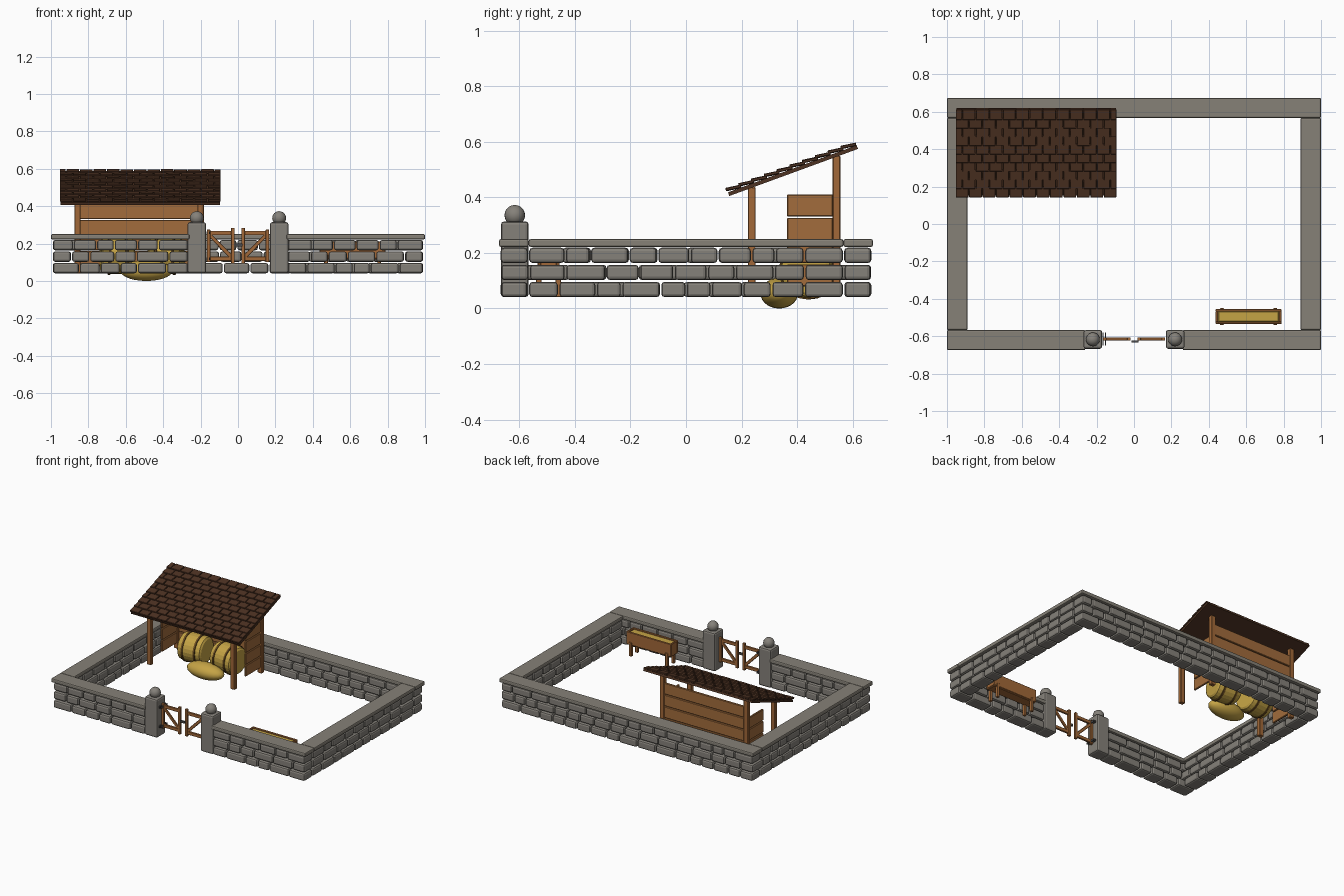
import bpy, bmesh, math, random
from mathutils import Matrix, Vector

if "Cube" in bpy.data.objects:
    bpy.data.objects.remove(bpy.data.objects["Cube"])

random.seed(4)

def material(name, rgb):
    m = bpy.data.materials.new(name)
    m.diffuse_color = (*rgb, 1)
    m.use_nodes = True
    m.node_tree.nodes["Principled BSDF"].inputs["Base Color"].default_value = m.diffuse_color
    return m

STONE = material("grey stone", (0.235, 0.22, 0.195))
COPING = material("coping stone", (0.24, 0.22, 0.185))
WOOD = material("orange wood", (0.36, 0.14, 0.04))
PLANK = material("plank wood", (0.36, 0.15, 0.045))
SHINGLE = material("dark shingle", (0.075, 0.032, 0.016))
HAY = material("yellow hay", (0.56, 0.37, 0.06))
ROPE = material("brown rope", (0.15, 0.075, 0.015))
IRON = material("dark iron", (0.07, 0.07, 0.07))

def finish(name, bm, mat, bevel=0, segments=1):
    bmesh.ops.recalc_face_normals(bm, faces=bm.faces[:])
    me = bpy.data.meshes.new(name)
    bm.to_mesh(me)
    bm.free()
    me.materials.append(mat)
    ob = bpy.data.objects.new(name, me)
    bpy.context.collection.objects.link(ob)
    if bevel:
        b = ob.modifiers.new("bevel", 'BEVEL')
        b.width, b.segments = bevel, segments
        b.limit_method = 'ANGLE'
    return ob

def boxes(name, items, mat, bevel=0, segments=1):
    """items: (x0, x1, y0, y1, z0, z1) or a ready 4x4 matrix for a unit cube"""
    bm = bmesh.new()
    for it in items:
        if not isinstance(it, Matrix):
            x0, x1, y0, y1, z0, z1 = it
            it = Matrix.Translation(((x0 + x1) / 2, (y0 + y1) / 2, (z0 + z1) / 2)) \
                @ Matrix.Diagonal((x1 - x0, y1 - y0, z1 - z0, 1))
        bmesh.ops.create_cube(bm, size=1, matrix=it)
    return finish(name, bm, mat, bevel, segments)

def ellipsoid(name, center, radii, mat, u=24, v=14):
    bm = bmesh.new()
    bmesh.ops.create_uvsphere(bm, u_segments=u, v_segments=v, radius=1,
                              matrix=Matrix.Translation(center) @ Matrix.Diagonal((*radii, 1)))
    for f in bm.faces:
        f.smooth = True
    return finish(name, bm, mat)

def lathe_x(name, profile, mat, place, n=24):
    """closed turned shape round the x axis; profile of (x, radius)"""
    bm = bmesh.new()
    rings = [[bm.verts.new((x, r * math.cos(2 * math.pi * k / n), r * math.sin(2 * math.pi * k / n)))
              for k in range(n)] for x, r in profile]
    for a, b in zip(rings, rings[1:]):
        for k in range(n):
            bm.faces.new((a[k], a[(k + 1) % n], b[(k + 1) % n], b[k]))
    bm.faces.new(rings[0])
    bm.faces.new(rings[-1])
    bmesh.ops.transform(bm, matrix=place, verts=bm.verts[:])
    return finish(name, bm, mat)

# dry stone walls: three courses of rounded blocks
Z0, PITCH, HIGH = 0.041, 0.0615, 0.055

def cut_course(a, b):
    n = max(1, round((b - a) / 0.118))
    w = [random.uniform(0.7, 1.3) for _ in range(n)]
    pos = a
    for wi in w:
        step = (b - a) * wi / sum(w)
        yield pos + 0.003, pos + step - 0.003
        pos += step

def wall(name, a, b, lo, hi, along_x, ends):
    """courses alternate at the corners named in ends, so the blocks interlock"""
    items = []
    for c in range(3):
        through = (c % 2 == 0) == along_x
        s = a if through or not ends[0] else a + 0.1
        e = b if through or not ends[1] else b - 0.1
        for p, q in cut_course(s, e):
            j = random.uniform(0, 0.004)
            z = Z0 + c * PITCH
            across = (lo + j, hi - j)
            items.append((p, q, *across, z, z + HIGH) if along_x else (*across, p, q, z, z + HIGH))
    boxes(name, items, STONE, 0.012, 2)

wall("back_wall", -0.99, 0.99, 0.57, 0.668, True, (1, 1))
wall("front_wall_left", -0.99, -0.265, -0.668, -0.57, True, (1, 0))
wall("front_wall_right", 0.265, 0.99, -0.668, -0.57, True, (0, 1))
wall("left_wall", -0.668, 0.668, -0.99, -0.893, False, (1, 1))
wall("right_wall", -0.668, 0.668, 0.893, 0.99, False, (1, 1))

# flat coping on the walls
boxes("wall_coping", [(-1, 1, 0.567, 0.674, 0.222, 0.25),
                      (-1, -0.26, -0.674, -0.567, 0.222, 0.25),
                      (0.26, 1, -0.674, -0.567, 0.222, 0.25),
                      (-1, -0.89, -0.567, 0.567, 0.222, 0.25),
                      (0.89, 1, -0.567, 0.567, 0.222, 0.25)], COPING, 0.007, 2)

# gate piers with ball finials
boxes("gate_piers", [(s * 0.22 - 0.05, s * 0.22 + 0.05, -0.667, -0.567, 0.041, 0.314)
                     for s in (-1, 1)], STONE, 0.012, 2)
for s, side in ((-1, "left"), (1, "right")):
    ellipsoid(side + "_pier_ball", (s * 0.22, -0.617, 0.336), (0.037,) * 3, STONE, 20, 12)

# two gate leaves with rails, stiles and a brace
for s, side in ((-1, "left"), (1, "right")):
    def bar(x0, x1, z0, z1, t):
        return (min(s * x0, s * x1), max(s * x0, s * x1), -0.615 - t, -0.615 + t, z0, z1)
    parts = [bar(0.018, 0.038, 0.092, 0.284, 0.009), bar(0.148, 0.167, 0.1, 0.275, 0.009),
             bar(0.03, 0.16, 0.245, 0.268, 0.007), bar(0.03, 0.16, 0.107, 0.13, 0.007)]
    p, q = Vector((s * 0.032, -0.615, 0.125)), Vector((s * 0.155, -0.615, 0.25))
    d = q - p
    parts.append(Matrix.Translation((p + q) / 2) @ Matrix.Rotation(-math.atan2(d.z, d.x), 4, 'Y')
                 @ Matrix.Diagonal((d.length, 0.012, 0.02, 1)))
    boxes(side + "_gate", parts, WOOD, 0.002)
boxes("gate_hinges", [(x - 0.003, x + 0.003, -0.65, -0.58, z, z + 0.014)
                      for x in (-0.165, -0.152) for z in (0.112, 0.25)], IRON)
boxes("gate_latch", [(-0.014, 0.024, -0.634, -0.624, 0.185, 0.2)], IRON)

# shed: posts and plank sides
SLOPE = math.radians(20.1)
boxes("shed_posts", [(x - 0.017, x + 0.017, y - 0.014, y + 0.014, 0.041, top)
                     for x in (-0.858, -0.2) for y, top in ((0.237, 0.437), (0.542, 0.55))], WOOD, 0.003)
boxes("shed_back_planks", [(-0.845, -0.213, 0.537, 0.552, z, z + 0.079)
                           for z in [0.08 + 0.084 * i for i in range(5)]], PLANK, 0.003)
boxes("shed_side_planks", [(x - 0.007, x + 0.007, 0.364, 0.53, z, z + 0.079)
                           for x in (-0.858, -0.2) for z in [0.08 + 0.084 * i for i in range(4)]], PLANK, 0.003)

# sloping roof: board with staggered rows of shingles
FRAME = Matrix.Translation((0, 0.155, 0.405)) @ Matrix.Rotation(SLOPE, 4, 'X')
XL, XR, ROWS, W = -0.955, -0.092, 10, 0.072
boxes("roof_board", [FRAME @ Matrix.Translation(((XL + XR) / 2, 0.248, 0.007))
                     @ Matrix.Diagonal((XR - XL - 0.01, 0.494, 0.014, 1))], SHINGLE)
tiles = []
for r in range(ROWS):
    x = XL - (W / 2 if r % 2 else 0)
    while x < XR - 0.005:
        a, b = max(x, XL) + 0.002, min(x + W, XR) - 0.002
        lift = random.uniform(0, 0.002)
        tiles.append(FRAME @ Matrix.Translation(((a + b) / 2, r * 0.049 + 0.025, 0.021 + lift))
                     @ Matrix.Rotation(math.radians(-8), 4, 'X')
                     @ Matrix.Diagonal((b - a, 0.057, 0.011, 1)))
        x += W
boxes("roof_shingles", tiles, SHINGLE, 0.002)

# round hay bales tied with two ropes, and a loose heap
for name, x, turn in (("left_bale", -0.645, 4), ("right_bale", -0.385, -7)):
    place = Matrix.Translation((x, 0.442, 0.135)) @ Matrix.Rotation(math.radians(turn), 4, 'Z')
    lathe_x(name, [(-0.09, 0.078), (-0.082, 0.09), (-0.045, 0.098), (0.045, 0.098),
                   (0.082, 0.09), (0.09, 0.078)], HAY, place)
    for c, side in ((-0.045, "_rope_left"), (0.045, "_rope_right")):
        lathe_x(name + side, [(c - 0.008, 0.095), (c - 0.006, 0.102), (c + 0.006, 0.102),
                              (c + 0.008, 0.095)], ROPE, place)
ellipsoid("hay_heap", (-0.49, 0.336, 0.055), (0.14, 0.068, 0.055), HAY)

# feeding trough: floor, four sides, end legs and hay
boxes("trough", [(0.44, 0.785, -0.53, -0.46, 0.115, 0.13),
                 (0.436, 0.789, -0.535, -0.523, 0.12, 0.21),
                 (0.436, 0.789, -0.467, -0.455, 0.12, 0.21),
                 (0.436, 0.45, -0.525, -0.465, 0.12, 0.21),
                 (0.775, 0.789, -0.525, -0.465, 0.12, 0.21)], WOOD, 0.003)
boxes("trough_legs", [(x - 0.01, x + 0.01, y - 0.01, y + 0.01, 0.041, 0.14)
                      for x in (0.47, 0.755) for y in (-0.53, -0.46)], WOOD, 0.002)
boxes("trough_hay", [(0.448, 0.777, -0.525, -0.465, 0.14, 0.203)], HAY, 0.006)
